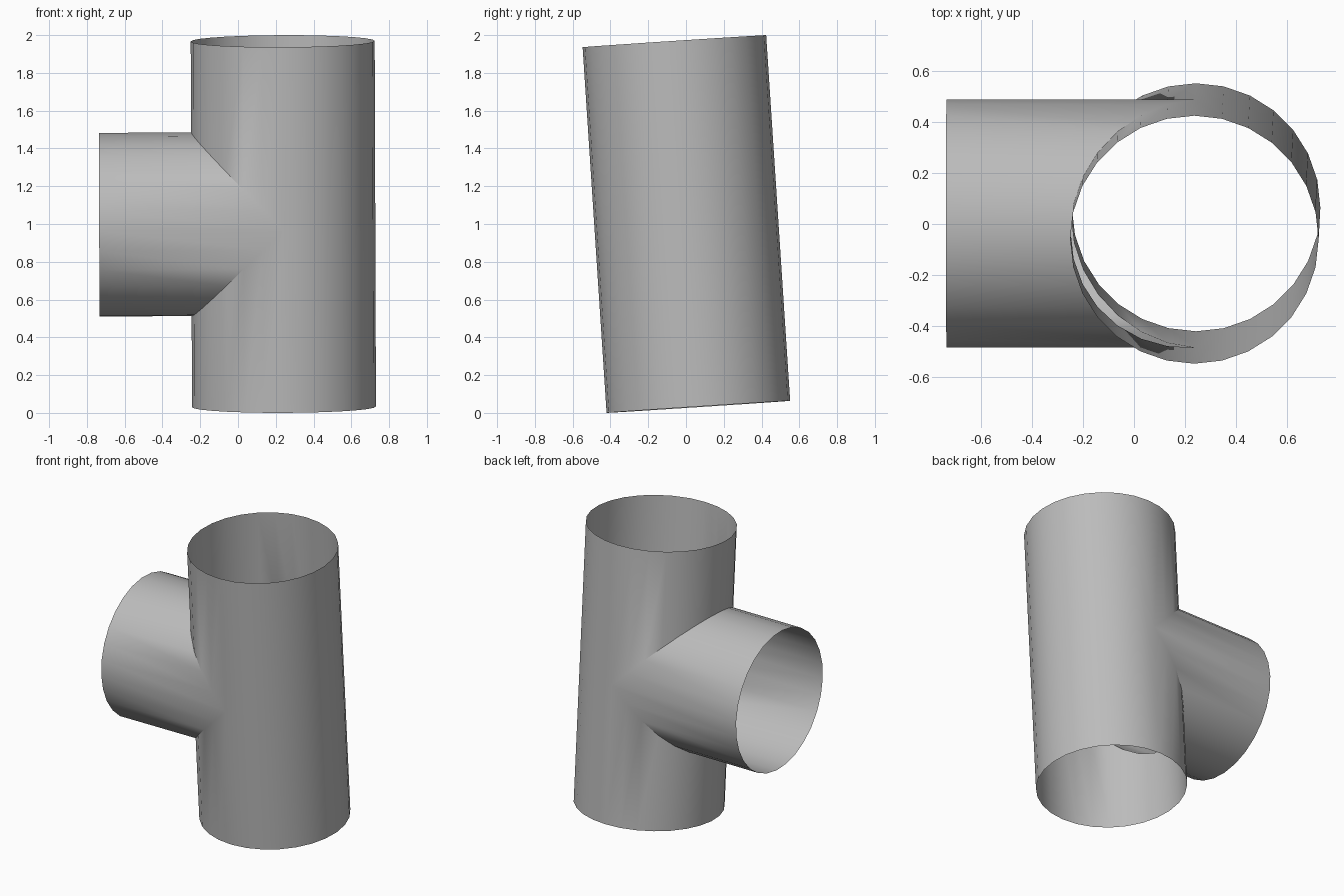
import bpy, bmesh
from math import sin, cos, pi, radians
from mathutils import Matrix, Vector

cube = bpy.data.objects.get("Cube")
if cube:
    bpy.data.objects.remove(cube, do_unlink=True)

R = 0.487          # radius shared by both pipes
HALF = 0.97        # half length of the main pipe
REACH = 0.975      # branch length from the main axis
SIDES = 28

steel = bpy.data.materials.new("grey_steel")
steel.use_nodes = True
colour = (0.5, 0.5, 0.5, 1)
steel.diffuse_color = colour
steel.node_tree.nodes["Principled BSDF"].inputs["Base Color"].default_value = colour

bm = bmesh.new()


def face(*points):
    bm.faces.new([bm.verts.new(p) for p in points])


def ring(i):
    a = 2 * pi * i / SIDES
    return R * cos(a), R * sin(a)


for i in range(SIDES):
    (x0, y0), (x1, y1) = ring(i), ring(i + 1)

    # Main pipe: whole strips on the far side, mitred strips around the branch
    if x0 + x1 > 0:
        strip = [(x0, y0, -HALF), (x1, y1, -HALF), (x1, y1, HALF), (x0, y0, HALF)]
        if abs(x1) < 1e-4:
            strip.insert(2, (x1, y1, 0))
        if abs(x0) < 1e-4:
            strip.append((x0, y0, 0))
        face(*strip)
    else:
        face((x0, y0, -x0), (x1, y1, -x1), (x1, y1, HALF), (x0, y0, HALF))
        face((x0, y0, -HALF), (x1, y1, -HALF), (x1, y1, x1), (x0, y0, x0))

    # Branch pipe: runs from the mitre line to its open end
    z0, z1 = x0, x1
    face((-abs(z0), y0, z0), (-abs(z1), y1, z1), (-REACH, y1, z1), (-REACH, y0, z0))

bmesh.ops.remove_doubles(bm, verts=bm.verts, dist=1e-4)
mesh = bpy.data.meshes.new("tee_pipe")
bm.to_mesh(mesh)
bm.free()
mesh.materials.append(steel)

# Lean the fitting slightly towards the front
tee = bpy.data.objects.new("tee_pipe", mesh)
bpy.context.collection.objects.link(tee)
mesh.transform(Matrix.Translation(Vector((0.24, 0.002, 1.0)))
               @ Matrix.Rotation(radians(-0.2), 4, 'Y')
               @ Matrix.Rotation(radians(3.75), 4, 'X'))

bpy.context.view_layer.objects.active = tee
tee.select_set(True)
bpy.ops.object.shade_smooth_by_angle(angle=radians(35))
